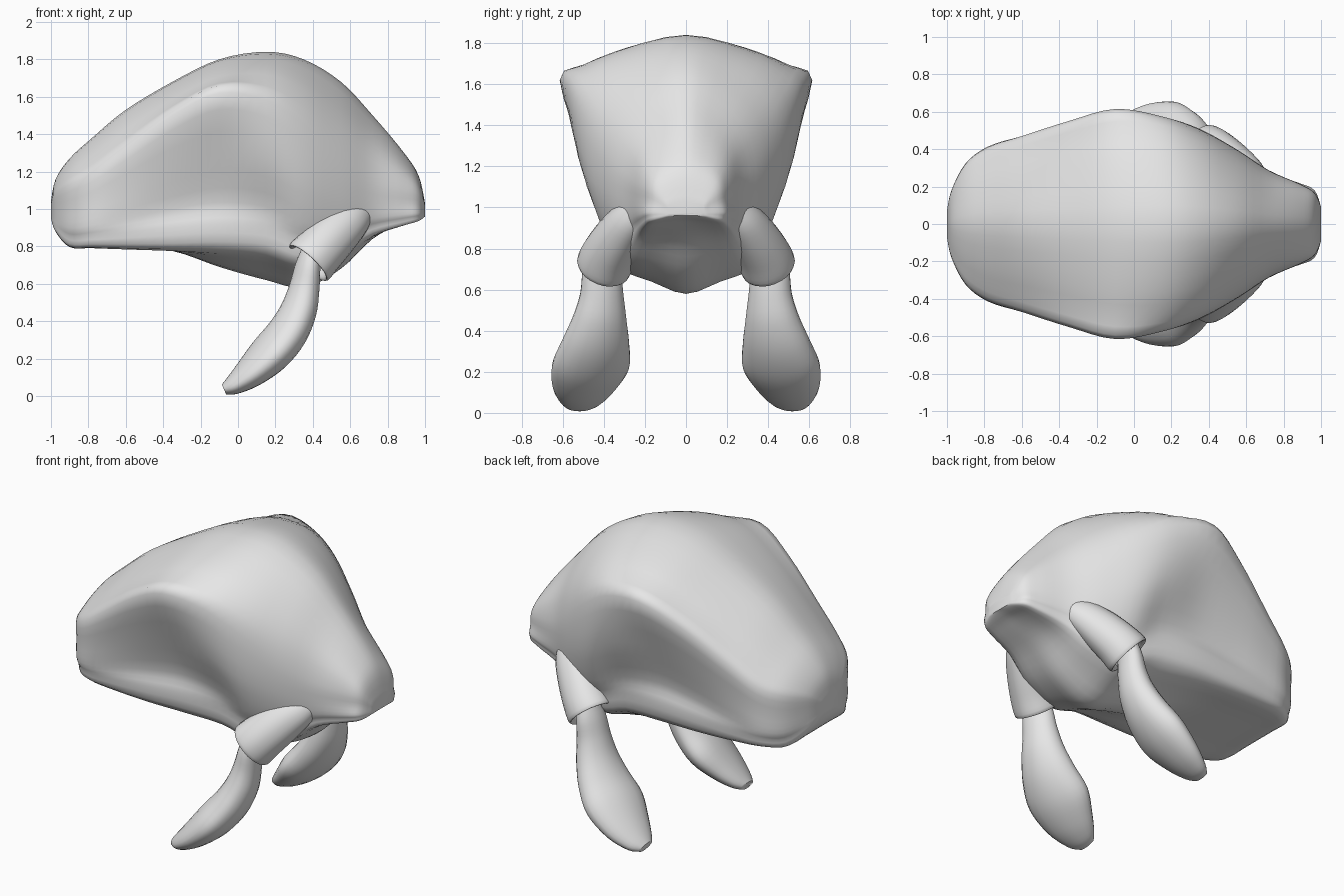
import bpy
import bmesh
from math import sin, cos, tau, radians
from mathutils import Vector

cube = bpy.data.objects.get("Cube")
if cube:
    bpy.data.objects.remove(cube, do_unlink=True)

grey = bpy.data.materials.new("plain_grey")
grey.use_nodes = True
grey.diffuse_color = (0.8, 0.8, 0.8, 1)
grey.node_tree.nodes["Principled BSDF"].inputs["Base Color"].default_value = (0.8, 0.8, 0.8, 1)


def spline(points, steps, closed):
    """Smooth curve through the given vectors."""
    n = len(points)
    out = []
    for i in range(n if closed else n - 1):
        ids = [i - 1, i, i + 1, i + 2]
        a, b, c, d = [points[k % n] if closed else points[min(max(k, 0), n - 1)] for k in ids]
        for s in range(steps):
            t = s / steps
            out.append(b + 0.5 * t * (c - a + t * (2 * a - 5 * b + 4 * c - d + t * (3 * (b - c) + d - a))))
    return out if closed else out + [points[-1]]


def loft(name, rings, mirror=False, around=3, along=4):
    """Skin a row of closed rings, smoothed both ways."""
    rings = [spline(r, around, True) for r in rings]
    columns = [spline(list(col), along, False) for col in zip(*rings)]
    bm = bmesh.new()
    rows = [[bm.verts.new(p) for p in row] for row in zip(*columns)]
    for r, s in zip(rows, rows[1:]):
        for k in range(len(r)):
            j = (k + 1) % len(r)
            bm.faces.new((r[k], r[j], s[j], s[k]))
    bm.faces.new(rows[0])
    bm.faces.new(rows[-1])
    bmesh.ops.recalc_face_normals(bm, faces=bm.faces)
    mesh = bpy.data.meshes.new(name)
    bm.to_mesh(mesh)
    bm.free()
    mesh.materials.append(grey)
    obj = bpy.data.objects.new(name, mesh)
    bpy.context.collection.objects.link(obj)
    if mirror:
        mod = obj.modifiers.new("other_side", 'MIRROR')
        mod.use_axis = (False, True, False)
    bpy.ops.object.select_all(action='DESELECT')
    obj.select_set(True)
    bpy.context.view_layer.objects.active = obj
    bpy.ops.object.shade_smooth_by_angle(angle=radians(50))


def limb_rings(path, across, axis=None):
    """Oval rings along a path of (x, y, z, thickness, half width)."""
    centres = [Vector(p[:3]) for p in path]
    rings = []
    for i, (c, p) in enumerate(zip(centres, path)):
        d = axis or centres[min(i + 1, len(path) - 1)] - centres[max(i - 1, 0)]
        d = d.normalized()
        side = (across - d * across.dot(d)).normalized()
        up = d.cross(side)
        rings.append([c + side * p[4] * cos(k * tau / 8) + up * p[3] * sin(k * tau / 8) for k in range(8)])
    return rings


def body_ring(x, top, wide, edge, waist, rim, base, keel):
    """Roof, edge, wall, lower rim and keel; the wall is hollow amidships and full at the ends."""
    drop, tall = top - edge, edge - base
    full = min(max((x + 0.1) / 0.4, 0), 1)
    half = [((0.45 + 0.08 * full) * wide, top - (0.26 - 0.02 * full) * drop),
            ((0.8 + 0.07 * full) * wide, top - (0.64 - 0.06 * full) * drop),
            (wide, edge),
            (wide + (0.52 - 0.37 * full) * (waist - wide), edge - 0.38 * tall),
            (waist, base + 0.3 * tall),
            (rim, base + 0.16 * tall),
            (0.92 * rim, base),
            (0.45 * rim, base + 0.55 * (keel - base))]
    pts = [(0, top)] + half + [(0, keel)] + [(-y, z) for y, z in reversed(half)]
    return [Vector((x, y, z)) for y, z in pts]


# Body: x, top, half width, edge height, waist, rim, base, keel
stations = [
    (-1.0, 1.04, .07, 1.02, .07, .07, .95, .95),
    (-.975, 1.16, .18, 1.08, .18, .18, .88, .88),
    (-.9, 1.27, .32, 1.13, .32, .3, .8, .8),
    (-.78, 1.38, .41, 1.19, .4, .385, .795, .795),
    (-.6, 1.53, .47, 1.32, .415, .41, .79, .79),
    (-.35, 1.68, .55, 1.5, .41, .42, .785, .775),
    (-.1, 1.8, .615, 1.62, .41, .42, .785, .69),
    (.15, 1.84, .575, 1.58, .42, .4, .77, .62),
    (.35, 1.8, .505, 1.45, .42, .37, .71, .58),
    (.55, 1.68, .395, 1.28, .35, .31, .76, .68),
    (.72, 1.5, .285, 1.16, .27, .25, .86, .84),
    (.88, 1.31, .215, 1.11, .22, .21, .91, .925),
    (.965, 1.18, .165, 1.08, .18, .175, .935, .95),
    (1.0, 1.03, .09, 1.01, .09, .09, .96, .96),
]
loft("body", [body_ring(*s) for s in stations])

# Hip sockets: sleeves with a hollow open end
socket = [
    (.69, .2, 1.02, .05, .05),
    (.62, .26, .96, .1, .09),
    (.53, .32, .875, .125, .115),
    (.44, .375, .78, .135, .13),
    (.38, .4, .715, .14, .135),
    (.385, .4, .72, .115, .11),
    (.43, .38, .77, .1, .095),
]
loft("hip_sockets", limb_rings(socket, Vector((0, 1, 0)), Vector((-.3, .12, -.32))), True)

# Legs: flattened paddles sweeping backwards, outer edge turned forwards
leg = [
    (.4, .41, .8, .05, .06),
    (.375, .41, .7, .065, .095),
    (.355, .41, .58, .08, .108),
    (.325, .42, .46, .095, .135),
    (.265, .44, .34, .105, .17),
    (.17, .465, .225, .105, .195),
    (.06, .495, .12, .08, .155),
    (-.03, .505, .055, .05, .1),
    (-.075, .505, .035, .028, .055),
]
loft("legs", limb_rings(leg, Vector((.3, 1, 0))), True)
